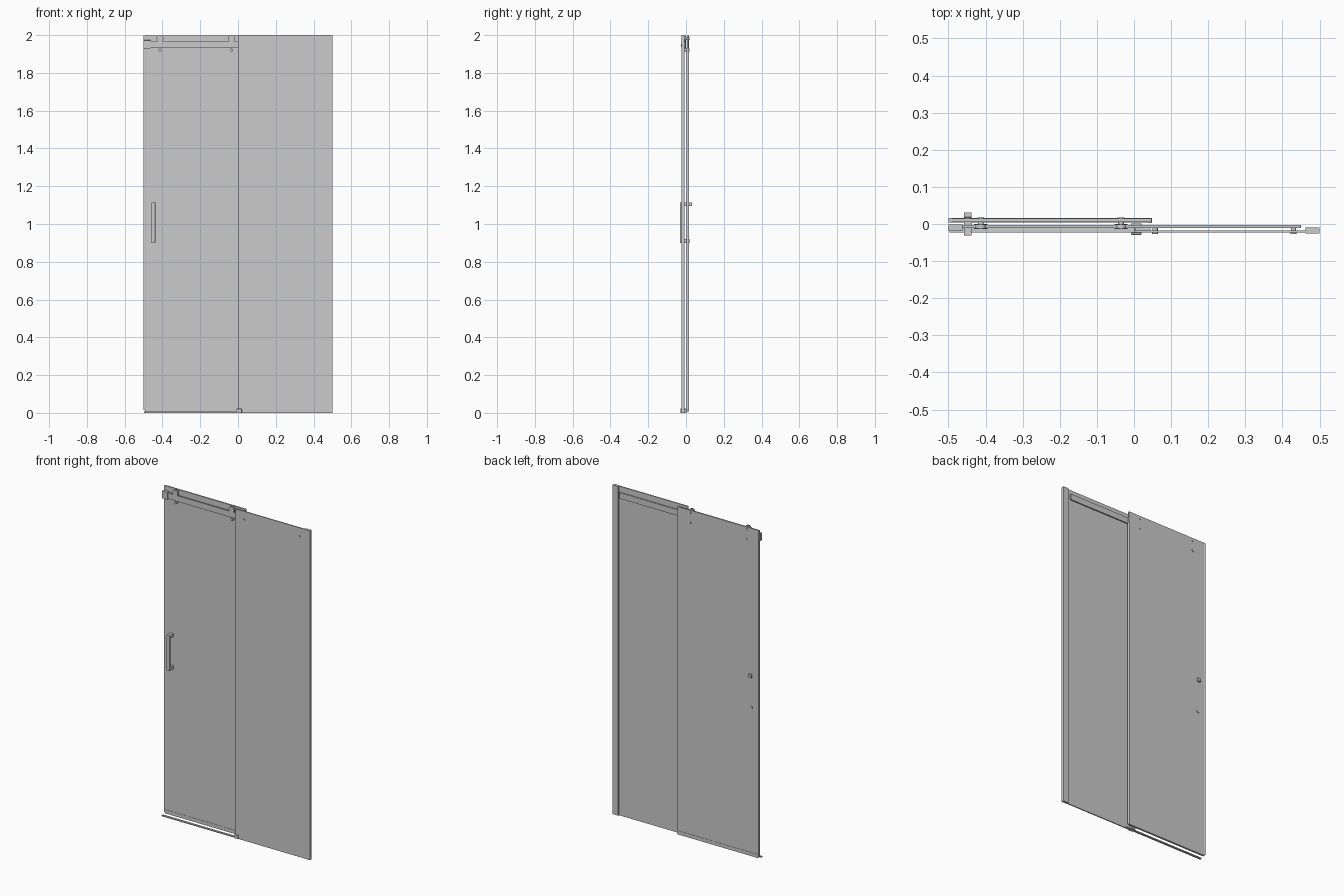
import bpy, bmesh, math
from mathutils import Matrix

if "Cube" in bpy.data.objects:
    bpy.data.objects.remove(bpy.data.objects["Cube"])


def finish(name, bm, bevel=0.0, smooth=False):
    me = bpy.data.meshes.new(name)
    bm.to_mesh(me)
    bm.free()
    ob = bpy.data.objects.new(name, me)
    bpy.context.collection.objects.link(ob)
    if bevel:
        m = ob.modifiers.new("bevel", 'BEVEL')
        m.width, m.segments = bevel, 2
    if smooth:
        bpy.context.view_layer.objects.active = ob
        ob.select_set(True)
        bpy.ops.object.shade_smooth_by_angle(angle=math.radians(35))
        ob.select_set(False)
    return ob


def box(name, x, y, z, bevel=0.0):
    """Box from (min, max) pairs."""
    bm = bmesh.new()
    bmesh.ops.create_cube(bm, size=1)
    for v in bm.verts:
        v.co = [r[0] if c < 0 else r[1] for c, r in zip(v.co, (x, y, z))]
    return finish(name, bm, bevel)


def lathe_y(name, x, z, steps, sides=32):
    """Stacked discs along y; steps are (y0, y1, radius)."""
    bm = bmesh.new()
    for y0, y1, r in steps:
        mat = Matrix.Translation((x, (y0 + y1) / 2, z)) @ Matrix.Rotation(math.pi / 2, 4, 'X')
        bmesh.ops.create_cone(bm, cap_ends=True, segments=sides, radius1=r, radius2=r,
                              depth=y1 - y0, matrix=mat)
    return finish(name, bm, smooth=True)


# Fixed glass panel, wall profile and vertical edge seal
box("fixed_glass", (0.0, 0.465), (-0.0235, -0.017), (0.0, 2.0))
box("wall_profile", (0.462, 0.5), (-0.025, -0.009), (0.0, 2.0))
box("fixed_edge_seal", (0.0, 0.006), (-0.017, -0.010), (0.012, 1.92))

# Sliding glass door with edge seals
box("sliding_glass", (-0.493, 0.047), (0.006, 0.0145), (0.014, 1.998))
box("door_edge_seal", (-0.5, -0.490), (0.004, 0.0165), (0.014, 1.998), 0.002)
box("door_overlap_seal", (0.040, 0.048), (0.003, 0.0165), (0.014, 1.93))
box("door_bottom_seal", (-0.493, 0.047), (0.0045, 0.016), (0.008, 0.03))

# Top rail with wall bracket
box("top_rail", (-0.496, 0.45), (-0.011, -0.003), (1.932, 1.968), 0.001)
box("rail_wall_bracket", (-0.5, -0.462), (-0.018, -0.001), (1.929, 1.973), 0.001)

# Standoffs holding the fixed glass to the rail
for i, x in enumerate((0.057, 0.43)):
    lathe_y(f"rail_standoff_{i}", x, 1.945,
            [(-0.017, -0.011, 0.007), (-0.027, -0.0235, 0.008)])

# Rollers above the rail and anti-lift studs below it
for i, x in enumerate((-0.413, -0.035)):
    lathe_y(f"roller_{i}", x, 1.982,
            [(-0.014, -0.011, 0.018), (-0.011, -0.003, 0.014), (-0.003, 0.0, 0.018),
             (0.0, 0.006, 0.008), (0.0145, 0.0175, 0.009)])
    lathe_y(f"anti_lift_stud_{i}", x, 1.921,
            [(-0.012, 0.006, 0.008), (0.0145, 0.0175, 0.009)])

# Pull handle: front bar, two posts, rear knob and rear cap
hx = (-0.458, -0.438)
box("handle_bar", hx, (-0.031, -0.021), (0.9, 1.115), 0.0015)
box("handle_post_top", hx, (-0.022, 0.006), (1.095, 1.115), 0.001)
box("handle_post_bottom", hx, (-0.022, 0.006), (0.9, 0.92), 0.001)
lathe_y("handle_rear_stem", -0.448, 1.105, [(0.0145, 0.02, 0.007)])
box("handle_rear_knob", hx, (0.018, 0.031), (1.095, 1.115), 0.001)
lathe_y("handle_rear_cap", -0.448, 0.91, [(0.0145, 0.0185, 0.010)])

# Floor threshold strip and door guide
box("floor_threshold", (-0.497, 0.045), (-0.0235, -0.011), (0.0, 0.007), 0.001)
box("guide_front_block", (-0.008, 0.02), (-0.029, -0.0235), (0.0, 0.022), 0.001)
box("guide_rear_block", (-0.008, 0.02), (-0.010, 0.002), (0.0, 0.022), 0.001)
box("guide_base", (-0.008, 0.02), (-0.026, 0.0), (0.0, 0.008))
